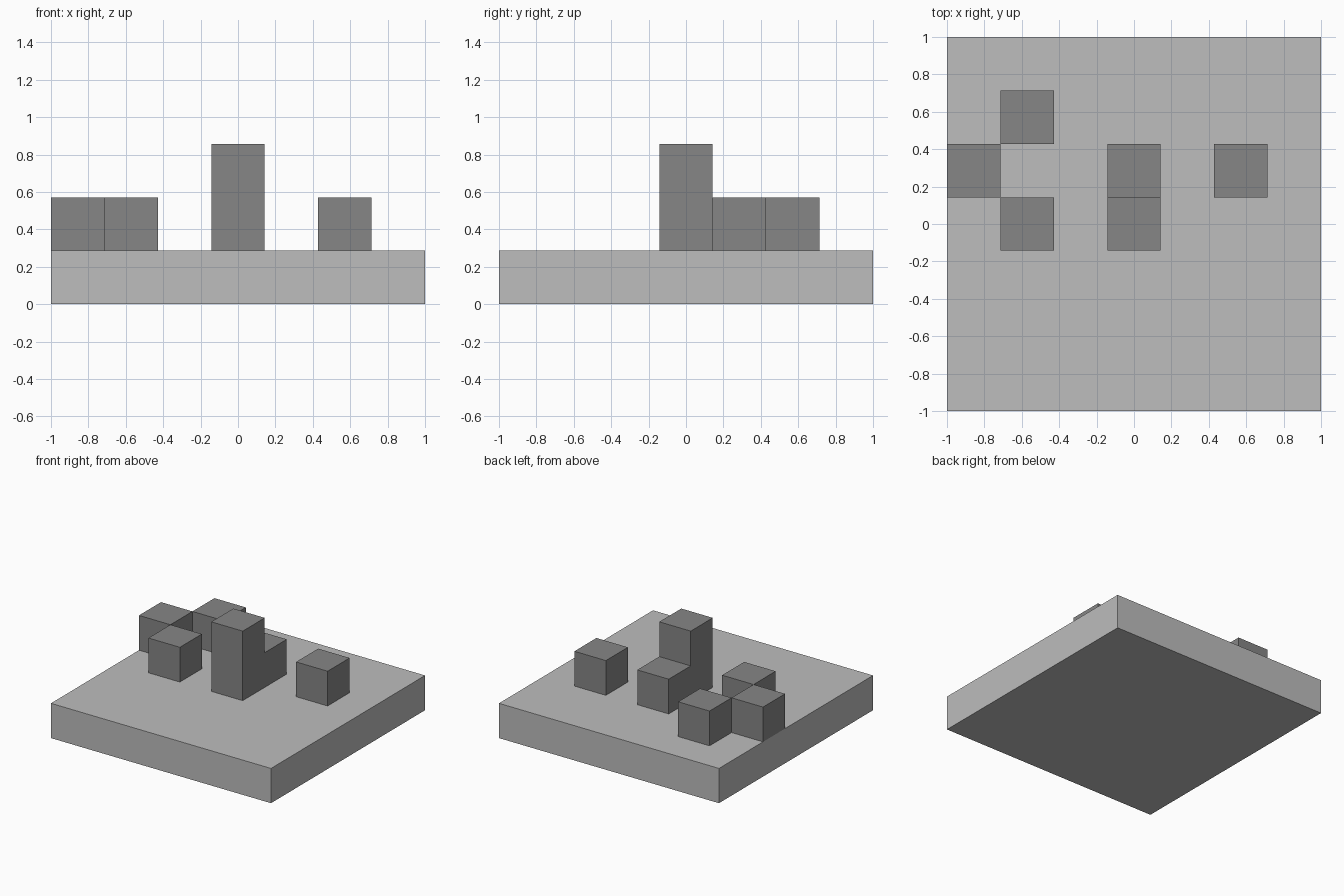
import bpy

UNIT = 2 / 7  # one grid cell

cube = bpy.data.objects.get("Cube")
if cube:
    bpy.data.objects.remove(cube, do_unlink=True)


def make_material(name, value):
    mat = bpy.data.materials.new(name)
    mat.use_nodes = True
    colour = (value, value, value, 1)
    mat.diffuse_color = colour
    mat.node_tree.nodes["Principled BSDF"].inputs["Base Color"].default_value = colour
    return mat


def make_box(name, cell, size, bottom, mat):
    """Box centred on a grid cell, with size and bottom given in cells."""
    bpy.ops.mesh.primitive_cube_add(size=1)
    obj = bpy.context.object
    obj.name = name
    for v in obj.data.vertices:
        v.co = [c * s * UNIT for c, s in zip(v.co, size)]
    obj.location = (cell[0] * UNIT, cell[1] * UNIT, (bottom + size[2] / 2) * UNIT)
    obj.data.materials.append(mat)
    return obj


light_grey = make_material("light grey", 0.51)
dark_grey = make_material("dark grey", 0.24)

# Square base slab
make_box("base_slab", (0, 0), (7, 7, 1), 0, light_grey)

# Blocks standing on the slab: name, cell, height
blocks = [
    ("back_right_block", (-2, 2), 1),
    ("outer_right_block", (-3, 1), 1),
    ("front_right_block", (-2, 0), 1),
    ("centre_tower", (0, 0), 2),
    ("centre_step", (0, 1), 1),
    ("left_block", (2, 1), 1),
]
for name, cell, height in blocks:
    make_box(name, cell, (1, 1, height), 1, dark_grey)
